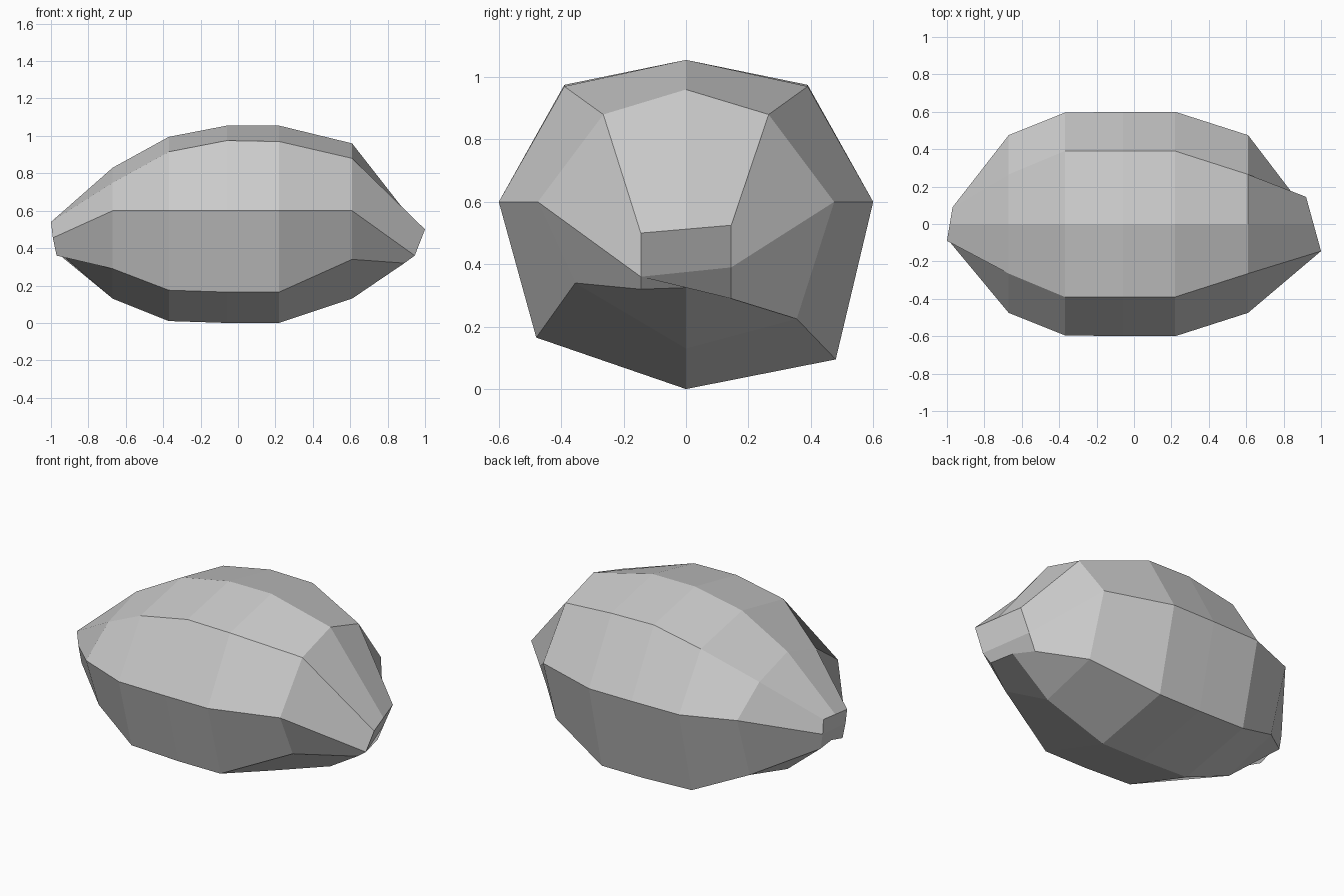
import bpy
import bmesh

default_cube = bpy.data.objects.get("Cube")
if default_cube:
    bpy.data.objects.remove(default_cube, do_unlink=True)

# One plain grey stone colour
grey = bpy.data.materials.new("stone_grey")
grey.use_nodes = True
colour = (0.6, 0.6, 0.6, 1)
grey.diffuse_color = colour
grey.node_tree.nodes["Principled BSDF"].inputs["Base Color"].default_value = colour


def body_ring(x, shoulder, belly, foot, top, shoulder_z, front_foot_z, back_foot_z, bottom):
    """Eight-sided section: top, back side downwards, bottom, front side upwards."""
    waist = 0.6
    return [
        (x, 0, top), (x, shoulder, shoulder_z), (x, belly, waist), (x, foot, back_foot_z),
        (x, 0, bottom), (x, -foot, front_foot_z), (x, -belly, waist), (x, -shoulder, shoulder_z),
    ]


def end_ring(half_width, front, back):
    """Narrow blunt tip from three (x, z) points down its front and back edges."""
    def middle(a, b, lift=0):
        return ((a[0] + b[0]) / 2, 0, (a[1] + b[1]) / 2 + lift)

    back_side = [(x, half_width, z) for x, z in back]
    front_side = [(x, -half_width, z) for x, z in reversed(front)]
    return ([middle(front[0], back[0])] + back_side
            + [middle(front[-1], back[-1], 0.02)] + front_side)


# Sections from the left-hand tip to the right-hand tip
rings = [
    end_ring(0.09, front=[(-1, 0.54), (-0.99, 0.455), (-0.97, 0.36)],
             back=[(-0.97, 0.54), (-0.965, 0.45), (-0.95, 0.36)]),
    body_ring(-0.67, 0.265, 0.475, 0.355, 0.83, 0.75, 0.29, 0.23, 0.13),
    body_ring(-0.37, 0.39, 0.595, 0.475, 0.995, 0.915, 0.175, 0.105, 0.01),
    body_ring(-0.06, 0.39, 0.6, 0.48, 1.055, 0.975, 0.165, 0.095, 0),
    body_ring(0.22, 0.39, 0.6, 0.48, 1.055, 0.97, 0.165, 0.095, 0),
    body_ring(0.61, 0.265, 0.475, 0.355, 0.96, 0.88, 0.34, 0.225, 0.13),
    end_ring(0.145, front=[(1, 0.5), (0.945, 0.36), (0.89, 0.32)],
             back=[(0.92, 0.525), (0.862, 0.39), (0.82, 0.29)]),
]

bm = bmesh.new()
loops = [[bm.verts.new(point) for point in ring] for ring in rings]

# Skin between neighbouring sections
for near, far in zip(loops, loops[1:]):
    for i in range(len(near)):
        j = (i + 1) % len(near)
        bm.faces.new((near[i], near[j], far[j], far[i]))

# Each tip is closed by an upper and a lower facet
for tip in (loops[0], loops[-1]):
    top, back_up, back_mid, back_low, bottom, front_low, front_mid, front_up = tip
    bm.faces.new((top, back_up, back_mid, front_mid, front_up))
    bm.faces.new((back_mid, back_low, bottom, front_low, front_mid))

bmesh.ops.recalc_face_normals(bm, faces=bm.faces)
mesh = bpy.data.meshes.new("faceted_stone")
bm.to_mesh(mesh)
bm.free()
mesh.materials.append(grey)
stone = bpy.data.objects.new("faceted_stone", mesh)
bpy.context.collection.objects.link(stone)
